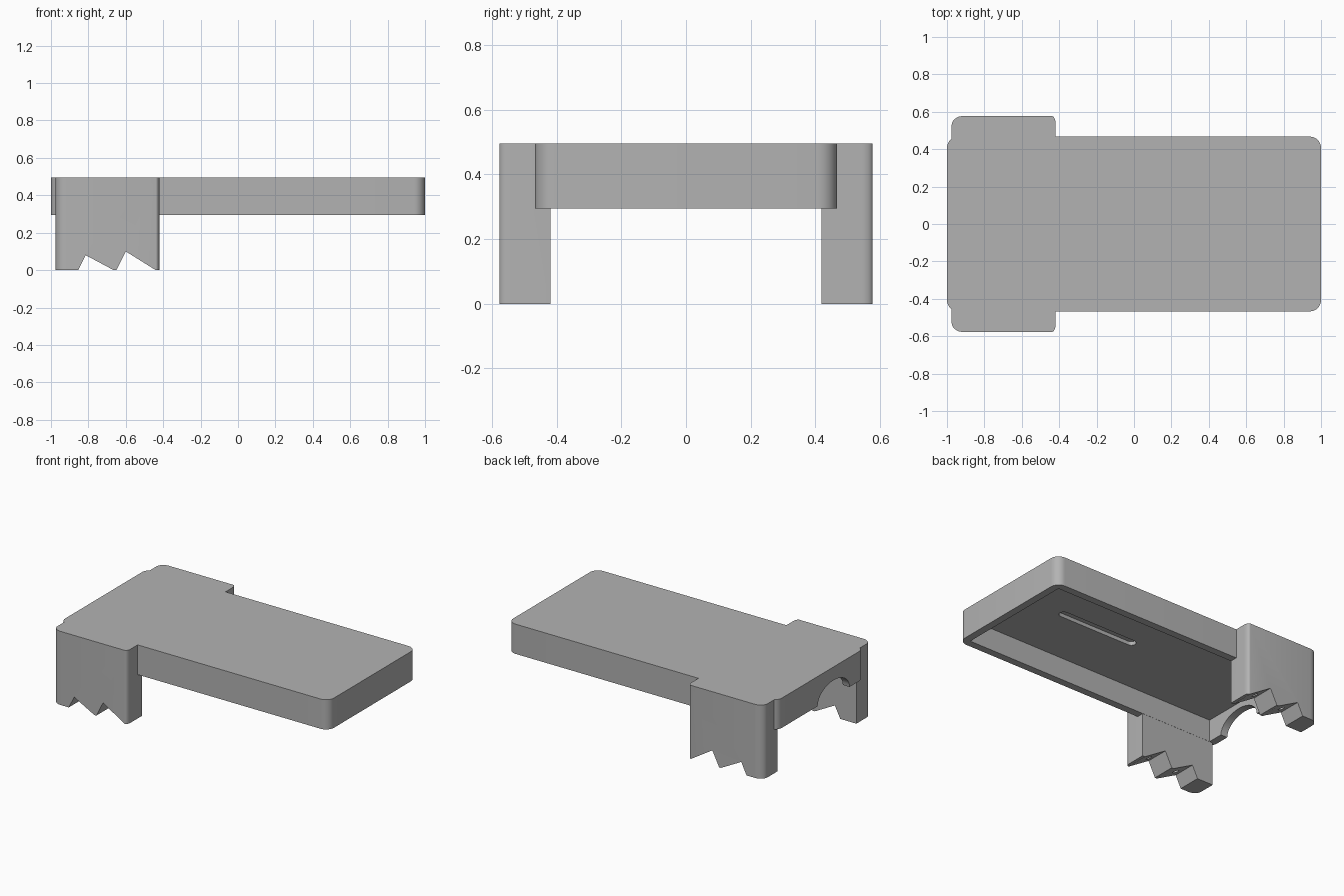
import bpy, bmesh
from math import sin, cos, pi

cube = bpy.data.objects.get("Cube")
if cube:
    bpy.data.objects.remove(cube, do_unlink=True)

grey = bpy.data.materials.new("plain grey")
grey.use_nodes = True
grey.diffuse_color = (0.45, 0.45, 0.45, 1)
grey.node_tree.nodes["Principled BSDF"].inputs["Base Color"].default_value = (0.45, 0.45, 0.45, 1)


def prism(name, outline, low, high, axis="z"):
    """Extrude a flat outline along one axis."""
    place = {"x": lambda a, b, d: (d, a, b),
             "y": lambda a, b, d: (a, d, b),
             "z": lambda a, b, d: (a, b, d)}[axis]
    bm = bmesh.new()
    face = bm.faces.new([bm.verts.new(place(a, b, low)) for a, b in outline])
    new = bmesh.ops.extrude_face_region(bm, geom=[face])["geom"]
    bmesh.ops.translate(bm, vec=place(0, 0, high - low),
                        verts=[v for v in new if isinstance(v, bmesh.types.BMVert)])
    bmesh.ops.recalc_face_normals(bm, faces=bm.faces)
    mesh = bpy.data.meshes.new(name)
    bm.to_mesh(mesh)
    bm.free()
    mesh.materials.append(grey)
    obj = bpy.data.objects.new(name, mesh)
    bpy.context.collection.objects.link(obj)
    return obj


def rounded(x0, x1, y0, y1, radii, steps=8):
    """Rectangle with an (rx, ry) radius per corner, from +x+y counter-clockwise."""
    corners = [(x1, y1, -1, -1), (x0, y1, 1, -1), (x0, y0, 1, 1), (x1, y0, -1, 1)]
    points = []
    for k, ((x, y, sx, sy), (rx, ry)) in enumerate(zip(corners, radii)):
        if rx == 0:
            points.append((x, y))
            continue
        for i in range(steps + 1):
            t = pi / 2 * (k + i / steps)
            points.append((x + sx * rx + rx * cos(t), y + sy * ry + ry * sin(t)))
    return points


def ellipse(cx, cy, rx, ry, n=32):
    return [(cx + rx * cos(2 * pi * i / n), cy + ry * sin(2 * pi * i / n)) for i in range(n)]


def combine(target, other, operation):
    """Apply a boolean and discard the second object."""
    mod = target.modifiers.new("combine", "BOOLEAN")
    mod.operation = operation
    mod.solver = "EXACT"
    mod.object = other
    graph = bpy.context.evaluated_depsgraph_get()
    mesh = bpy.data.meshes.new_from_object(target.evaluated_get(graph))
    target.modifiers.clear()
    target.data = mesh
    bpy.data.objects.remove(other, do_unlink=True)


# Tray slab
stand = prism("stand_body", rounded(-1, 1, -0.467, 0.467, [(0.06, 0.06)] * 4), 0.295, 0.495)

# Pair of legs, rounded on their outer corners
for side, label in ((1, "left_leg"), (-1, "right_leg")):
    outline = rounded(-0.975, -0.42, 0.418, 0.577,
                      [(0.02, 0.035), (0.06, 0.05), (0, 0), (0, 0)])
    leg = prism(label, [(x, side * y) for x, y in outline], 0, 0.495)
    combine(stand, leg, "UNION")

# Hollow underside of the tray
combine(stand, prism("hollow", rounded(-0.95, 0.95, -0.417, 0.417, [(0, 0)] * 4), 0.2, 0.445),
        "DIFFERENCE")

# Slot in the ceiling of the hollow
slot = rounded(-0.01, 0.585, -0.032, 0.028, [(0.03, 0.03)] * 4)
combine(stand, prism("slot", slot, 0.4, 0.47), "DIFFERENCE")

# Arched cable opening in the end wall
combine(stand, prism("arch", ellipse(-0.14, 0.295, 0.17, 0.11), -1.1, -0.9, "x"), "DIFFERENCE")

# Saw-tooth notches across the feet
for start, peak, height, end in ((-0.855, -0.815, 0.08, -0.665), (-0.65, -0.6, 0.1, -0.44)):
    tooth = [(start, -0.05), (start, 0), (peak, height), (end, 0), (end, -0.05)]
    combine(stand, prism("notch", tooth, -0.7, 0.7, "y"), "DIFFERENCE")

# Small holes in the sloped notch faces
for x in (-0.75, -0.54):
    for y in (-0.5, 0.5):
        combine(stand, prism("hole", ellipse(x, y, 0.02, 0.02, 16), -0.1, 0.25), "DIFFERENCE")

# Smooth the rounded corners, keep the edges sharp
bpy.ops.object.select_all(action="DESELECT")
stand.select_set(True)
bpy.context.view_layer.objects.active = stand
bpy.ops.object.shade_smooth_by_angle(angle=pi / 6)
